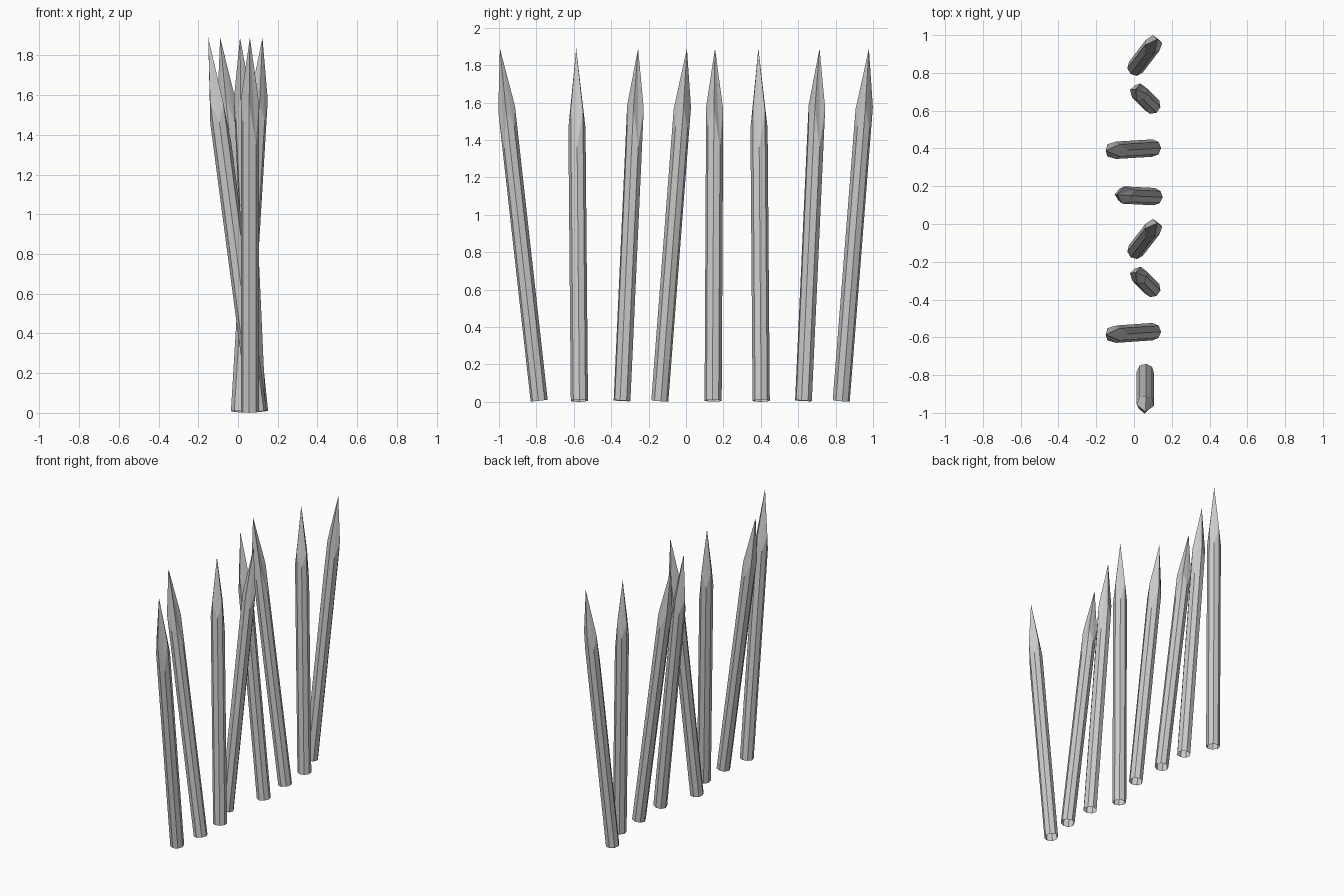
import bpy, bmesh
from math import cos, sin, pi, radians
from mathutils import Vector, Matrix

if "Cube" in bpy.data.objects:
    bpy.data.objects.remove(bpy.data.objects["Cube"])

SIDES = 8
RADIUS = 0.046
LENGTH = 1.89
# shoulder heights around the carved point: one deep cut, three shallow ones
SHOULDER = [1.36, 1.565, 1.47, 1.58, 1.47, 1.58, 1.47, 1.565]


def stake(name, base, tip, yaw):
    """Octagonal shaft with a four-cut carved point, leaning from base to tip."""
    bottom = Vector((base[0], base[1], 0.006))
    top = Vector((tip[0], tip[1], LENGTH))
    axis = top - bottom
    lean = Vector((0, 0, 1)).rotation_difference(axis).to_matrix().to_4x4()
    place = Matrix.Translation(bottom) @ lean @ Matrix.Rotation(radians(yaw), 4, 'Z')
    bm = bmesh.new()
    ring = [(RADIUS * cos(2 * pi * i / SIDES), RADIUS * sin(2 * pi * i / SIDES))
            for i in range(SIDES)]
    low = [bm.verts.new((x, y, 0)) for x, y in ring]
    high = [bm.verts.new((x, y, z)) for (x, y), z in zip(ring, SHOULDER)]
    apex = bm.verts.new((0, 0, axis.length))
    for i in range(SIDES):
        j = (i + 1) % SIDES
        bm.faces.new((low[i], low[j], high[j], high[i]))
        bm.faces.new((high[i], high[j], apex))
    bm.transform(place)
    mesh = bpy.data.meshes.new(name)
    bm.to_mesh(mesh)
    bm.free()
    bpy.context.collection.objects.link(bpy.data.objects.new(name, mesh))


# row of leaning stakes: base (x, y), tip (x, y), direction of the deep cut
stakes = [
    ((0.06, -0.785), (0.06, -0.995), -50),
    ((0.098, -0.57), (-0.15, -0.587), 0),
    ((0.095, -0.342), (0.01, -0.256), 32),
    ((0.01, -0.14), (0.123, 0.005), 232),
    ((0.106, 0.145), (-0.09, 0.155), 40),
    ((0.098, 0.402), (-0.15, 0.387), 0),
    ((0.095, 0.628), (0.01, 0.714), 32),
    ((0.01, 0.83), (0.123, 0.978), 232),
]
for n, (base, tip, yaw) in enumerate(stakes, 1):
    stake(f"stake_{n}", base, tip, yaw)
